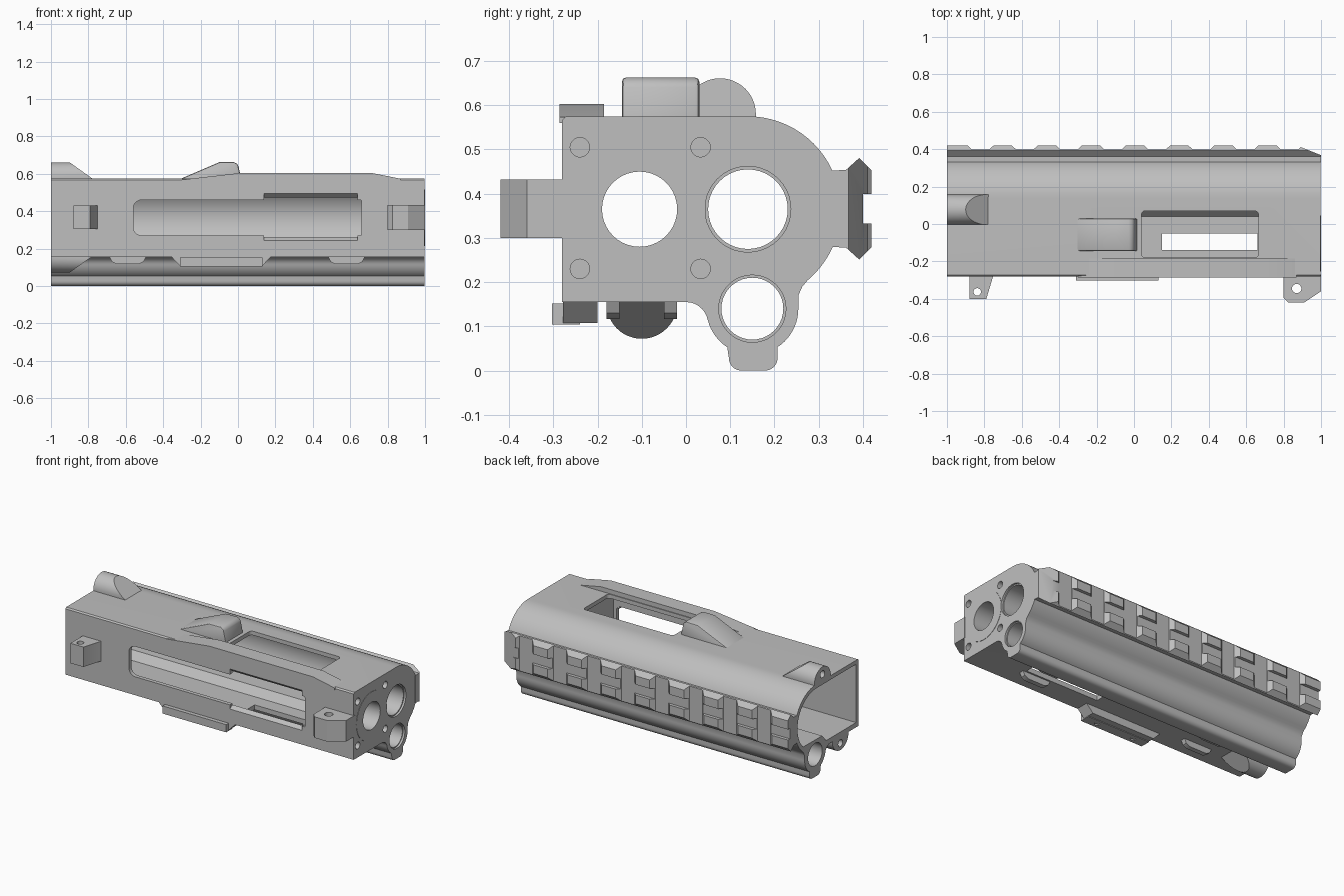
import bpy
import bmesh
from math import sin, cos, radians

cube = bpy.data.objects.get("Cube")
if cube:
    bpy.data.objects.remove(cube, do_unlink=True)

# Single matte grey
grey = bpy.data.materials.new("matte_grey")
grey.use_nodes = True
grey.diffuse_color = (0.52, 0.52, 0.52, 1)
shader = next(n for n in grey.node_tree.nodes if n.type == 'BSDF_PRINCIPLED')
shader.inputs["Base Color"].default_value = grey.diffuse_color
shader.inputs["Roughness"].default_value = 0.6


def arc(u, v, r, start, end, n=16):
    angles = [radians(start + (end - start) * i / n) for i in range(n + 1)]
    return [(u + r * cos(a), v + r * sin(a)) for a in angles]


def circle(u, v, r, n=40):
    return arc(u, v, r, 0, 360, n)[:-1]


def rect(u0, u1, v0, v1):
    return [(u0, v0), (u1, v0), (u1, v1), (u0, v1)]


def rounded(u0, u1, v0, v1, left, right):
    return (arc(u0 + left, v0 + left, left, 180, 270, 6)
            + arc(u1 - right, v0 + right, right, 270, 360, 6)
            + arc(u1 - right, v1 - right, right, 0, 90, 6)
            + arc(u0 + left, v1 - left, left, 90, 180, 6))


def prism(name, points, axis, low, high):
    """Extrude a 2D outline along an axis."""
    place = {'x': lambda p, t: (t, p[0], p[1]),
             'y': lambda p, t: (p[0], t, p[1]),
             'z': lambda p, t: (p[0], p[1], t)}[axis]
    bm = bmesh.new()
    a = [bm.verts.new(place(p, low)) for p in points]
    b = [bm.verts.new(place(p, high)) for p in points]
    bm.faces.new(a)
    bm.faces.new(b)
    for i in range(len(a)):
        j = (i + 1) % len(a)
        bm.faces.new((a[i], a[j], b[j], b[i]))
    bmesh.ops.recalc_face_normals(bm, faces=bm.faces)
    mesh = bpy.data.meshes.new(name)
    bm.to_mesh(mesh)
    bm.free()
    mesh.materials.append(grey)
    obj = bpy.data.objects.new(name, mesh)
    bpy.context.collection.objects.link(obj)
    return obj


def activate(obj):
    bpy.ops.object.select_all(action='DESELECT')
    obj.select_set(True)
    bpy.context.view_layer.objects.active = obj


def cut(obj, points, axis, low, high):
    cutter = prism("cutter", points, axis, low, high)
    cutter.hide_render = True
    mod = obj.modifiers.new("cut", 'BOOLEAN')
    mod.operation = 'DIFFERENCE'
    mod.solver = 'EXACT'
    mod.object = cutter
    activate(obj)
    bpy.ops.object.modifier_apply(modifier=mod.name)
    bpy.data.objects.remove(cutter, do_unlink=True)


def bevel(obj, width, segments=2):
    mod = obj.modifiers.new("bevel", 'BEVEL')
    mod.width = width
    mod.segments = segments
    mod.limit_method = 'ANGLE'
    activate(obj)
    bpy.ops.object.modifier_apply(modifier=mod.name)


# Main housing: flat front, round back, lower tube with a keel
outline = ([(-0.28, 0.155)]
           + arc(0, 0.105, 0.05, 90, 20, 6)
           + arc(0.15, 0.14, 0.104, 195, 237, 8)
           + arc(0.125, 0.028, 0.028, 180, 270, 6)
           + arc(0.179, 0.028, 0.028, 270, 360, 6)
           + arc(0.15, 0.14, 0.104, 303, 360, 10)
           + [(0.255, 0.172), (0.263, 0.19)]
           + arc(0.14, 0.365, 0.21, -50, 90, 28)
           + [(-0.272, 0.575), (-0.28, 0.567)])
housing = prism("housing", outline, 'x', -1, 0.998)

# Hollow interior, open at the right end
cavity = ([(-0.255, 0.185), (0.04, 0.185), (0.08, 0.23)]
          + arc(0.14, 0.365, 0.185, -46, 90, 24) + [(-0.255, 0.55)])
cut(housing, cavity, 'x', -1.1, 0.68)

# Bores and their stepped rims
cut(housing, circle(-0.105, 0.365, 0.085), 'x', 0.6, 1.1)
cut(housing, circle(0.14, 0.365, 0.09), 'x', 0.6, 1.1)
cut(housing, circle(0.15, 0.14, 0.07), 'x', -1.1, 1.1)
cut(housing, circle(0.14, 0.365, 0.097), 'x', 0.985, 1.1)
cut(housing, circle(0.15, 0.14, 0.076), 'x', 0.985, 1.1)
for y in (-0.24, 0.033):
    for z in (0.23, 0.505):
        cut(housing, circle(y, z, 0.022, 20), 'x', 0.92, 1.1)

# Front window with flared edges, top port, bottom slot
cut(housing, rounded(-0.56, 0.66, 0.27, 0.46, 0.045, 0.008), 'y', -0.4, -0.2)
flare = [(-0.24, 0.275), (-0.24, 0.455), (-0.25, 0.468), (-0.28, 0.495),
         (-0.3, 0.495), (-0.3, 0.244), (-0.28, 0.244), (-0.25, 0.265)]
cut(housing, flare, 'x', 0.14, 0.64)
cut(housing, rounded(0.04, 0.665, -0.18, 0.07, 0.02, 0.02), 'z', 0.5, 0.7)
cut(housing, rect(0.15, 0.66, -0.14, -0.05), 'z', 0.1, 0.22)

# Collar around the main bore
collar = prism("bore_collar", circle(-0.105, 0.365, 0.15, 56), 'x', 0.99, 1)
cut(collar, circle(-0.105, 0.365, 0.085), 'x', 0.9, 1.1)

# Raised ridge along the top front edge
prism("top_ridge", [(-0.3, 0.568), (0, 0.603), (0.72, 0.603), (0.87, 0.573), (0.87, 0.56), (-0.3, 0.56)],
      'y', -0.286, -0.185)

# Deflector ahead of the top port
deflector = prism("deflector", [(-0.31, 0.553), (-0.31, 0.572), (-0.1, 0.662), (-0.02, 0.663),
                                (0, 0.65), (0.022, 0.553)], 'y', -0.145, 0.03)
bevel(deflector, 0.016)

# Screw bosses at the open end, cut off at a slope
top_boss = prism("top_boss", arc(0.077, 0.58, 0.081, 0, 180, 24) + [(-0.004, 0.56), (0.158, 0.56)],
                 'x', -1, -0.9)
bottom_boss = prism("bottom_boss", arc(-0.1, 0.152, 0.08, 180, 360, 24) + [(-0.02, 0.17), (-0.18, 0.17)],
                    'x', -1, -0.9)
for boss, tip in ((top_boss, 0.661), (bottom_boss, 0.072)):
    for v in boss.data.vertices:
        if v.co.x > -0.95:
            v.co.x += abs(v.co.z - tip) * 1.4
cut(top_boss, circle(0.077, 0.615, 0.022, 20), 'x', -1.1, -0.93)
cut(bottom_boss, circle(-0.1, 0.115, 0.022, 20), 'x', -1.1, -0.93)

# Drilled lugs on the front
lug_a = prism("right_lug", [(-0.88, -0.27), (-0.88, -0.402), (-0.79, -0.402), (-0.755, -0.285), (-0.745, -0.27)],
              'z', 0.305, 0.43)
cut(lug_a, circle(-0.838, -0.363, 0.02, 20), 'z', 0.2, 0.5)
lug_b = prism("left_lug", [(0.8, -0.27), (0.8, -0.395), (0.825, -0.42), (0.91, -0.42), (1, -0.36), (1, -0.27)],
              'z', 0.3, 0.432)
cut(lug_b, circle(0.87, -0.345, 0.025, 20), 'z', 0.2, 0.5)

# Mounting plate under the front edge
prism("plate_base", [(-0.36, 0.16), (-0.31, 0.108), (0.13, 0.108), (0.18, 0.16)], 'y', -0.278, -0.2)
plate = prism("mounting_plate", rect(-0.31, 0.13, 0.104, 0.152), 'y', -0.303, -0.24)
for x in (-0.22, 0.04):
    cut(plate, circle(x, -0.27, 0.016, 20), 'z', 0.09, 0.13)

# Small guide tabs on the underside
for x in (-0.59, 0.58):
    for y in (-0.165, -0.035):
        prism("guide_tab", [(x - 0.1, 0.16), (x - 0.085, 0.13), (x - 0.06, 0.117),
                            (x + 0.06, 0.117), (x + 0.085, 0.13), (x + 0.1, 0.16)],
              'y', y - 0.015, y + 0.015)

# Accessory rail on the back with channel, cross slots and sloped end
half = [(0.328, 0.086), (0.362, 0.088), (0.392, 0.115), (0.42, 0.087), (0.42, 0.033), (0.4, 0.033)]
rail = prism("rail", [(y, 0.366 + d) for y, d in half] + [(y, 0.366 - d) for y, d in reversed(half)],
             'x', -1, 1)
for i in range(8):
    x = -0.82 + 0.236 * i
    cut(rail, [(x - 0.045, 0.397), (x + 0.045, 0.397), (x + 0.08, 0.43), (x - 0.08, 0.43)],
        'z', 0.2, 0.55)
cut(rail, [(0.85, 0.428), (1.02, 0.36), (1.02, 0.45), (0.85, 0.45)], 'z', 0.2, 0.55)

# Smooth round surfaces, keep edges crisp
for obj in list(bpy.context.scene.objects):
    if obj.type == 'MESH' and obj.data.materials and obj.data.materials[0] == grey:
        activate(obj)
        bpy.ops.object.shade_smooth_by_angle(angle=radians(30))
